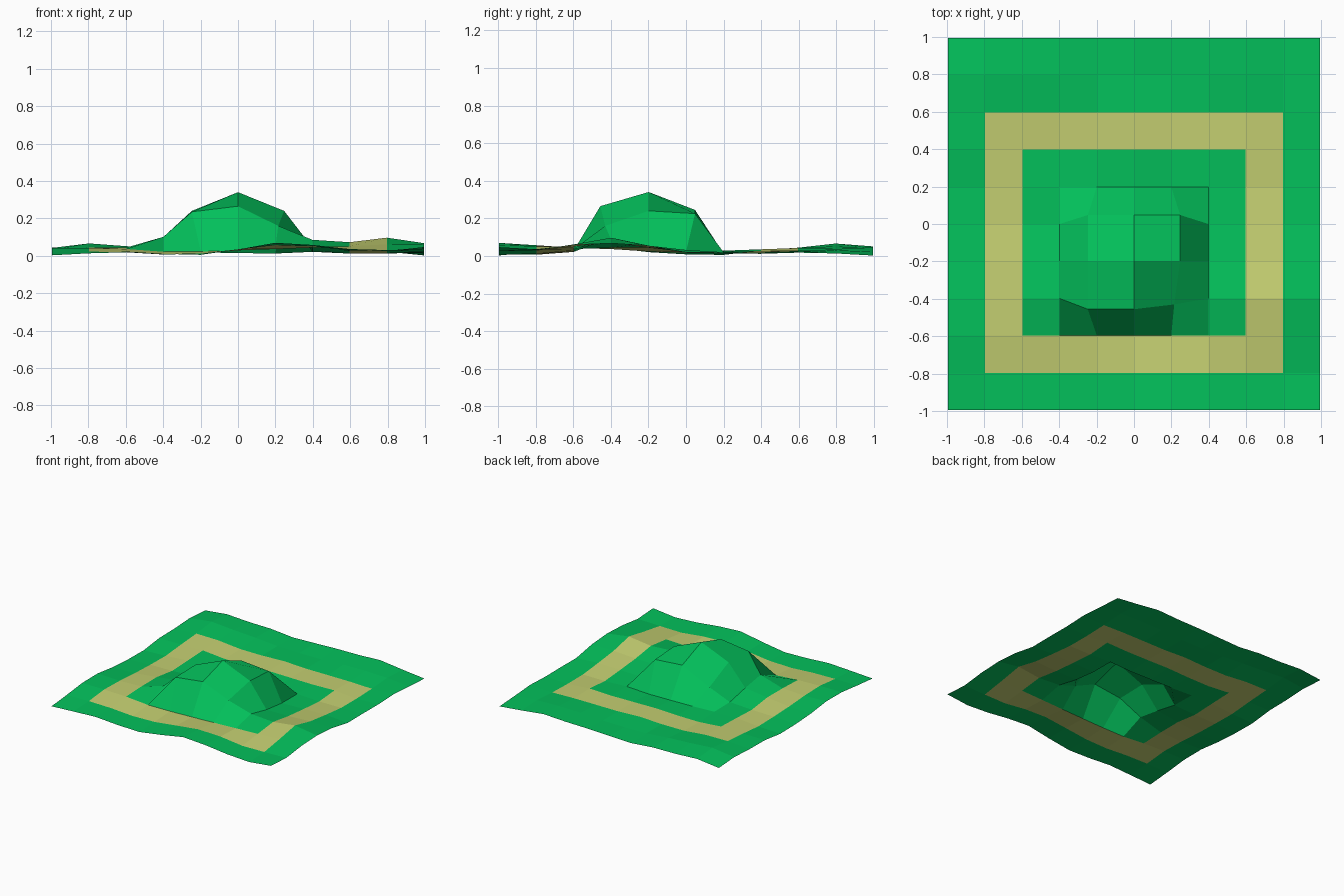
import bpy, bmesh, math, random

if "Cube" in bpy.data.objects:
    bpy.data.objects.remove(bpy.data.objects["Cube"])

random.seed(4)
N = 10       # cells per side
HALF = 0.995  # half of the side length


def material(name, rgb):
    m = bpy.data.materials.new(name)
    m.diffuse_color = (*rgb, 1)
    m.use_nodes = True
    m.node_tree.nodes["Principled BSDF"].inputs["Base Color"].default_value = m.diffuse_color
    return m


grass = material("grass green", (0.001, 0.53, 0.105))
sand = material("path sand", (0.55, 0.62, 0.165))

# Gentle rolls of the ground: x, y, height, radius
rolls = [
    (-0.75, 0.8, 0.045, 0.26), (0.25, -0.95, 0.04, 0.25), (0.82, -0.42, 0.07, 0.25),
    (0.4, -0.4, 0.055, 0.18), (-0.4, -0.32, 0.085, 0.17), (0.5, 0.85, 0.02, 0.25),
    (0.1, 0.25, -0.01, 0.3), (-0.25, -0.85, -0.025, 0.22), (1.0, -1.0, 0.02, 0.15),
    (0.85, 0.3, -0.02, 0.25), (-0.95, -0.5, 0.015, 0.3), (1.0, 1.0, -0.02, 0.2),
    (-1.0, -1.0, -0.02, 0.2), (-1.0, 0.1, -0.015, 0.3),
]

# Central mound, rows from front to back (y = -0.4, -0.2, 0)
mound = [(0.235, 0.265, 0.16),
         (0.24, 0.34, 0.24),
         (0.13, 0.245, 0.225)]


def ground(x, y):
    z = 0.034 + random.uniform(-0.008, 0.008)
    for cx, cy, h, r in rolls:
        z += h * math.exp(-((x - cx) ** 2 + (y - cy) ** 2) / (r * r))
    return z


bm = bmesh.new()
grid = []
for j in range(N + 1):
    row = []
    for i in range(N + 1):
        x, y = HALF * (-1 + 2 * i / N), HALF * (-1 + 2 * j / N)
        z = max(ground(x, y) - 0.008, 0)  # lowest hollow rests on z = 0
        # The mound's vertices spread outward from its peak
        if 4 <= i <= 6 and 3 <= j <= 5:
            z = mound[j - 3][i - 4]
            x, y = x * 1.24, -0.2 + (y + 0.2) * 1.24
            if j == 3:
                y -= 0.01
            if (i, j) == (6, 3):
                x, y = 0.215, -0.43
        row.append(bm.verts.new((x, y, z)))
    grid.append(row)

# Cells, with a rectangular ring of path around the mound
for j in range(N):
    for i in range(N):
        f = bm.faces.new((grid[j][i], grid[j][i + 1], grid[j + 1][i + 1], grid[j + 1][i]))
        outer = 1 <= i <= 8 and 1 <= j <= 7
        inner = 2 <= i <= 7 and 2 <= j <= 6
        f.material_index = 1 if outer and not inner else 0

me = bpy.data.meshes.new("terrain")
bm.to_mesh(me)
bm.free()
me.materials.append(grass)
me.materials.append(sand)
bpy.context.collection.objects.link(bpy.data.objects.new("terrain", me))
